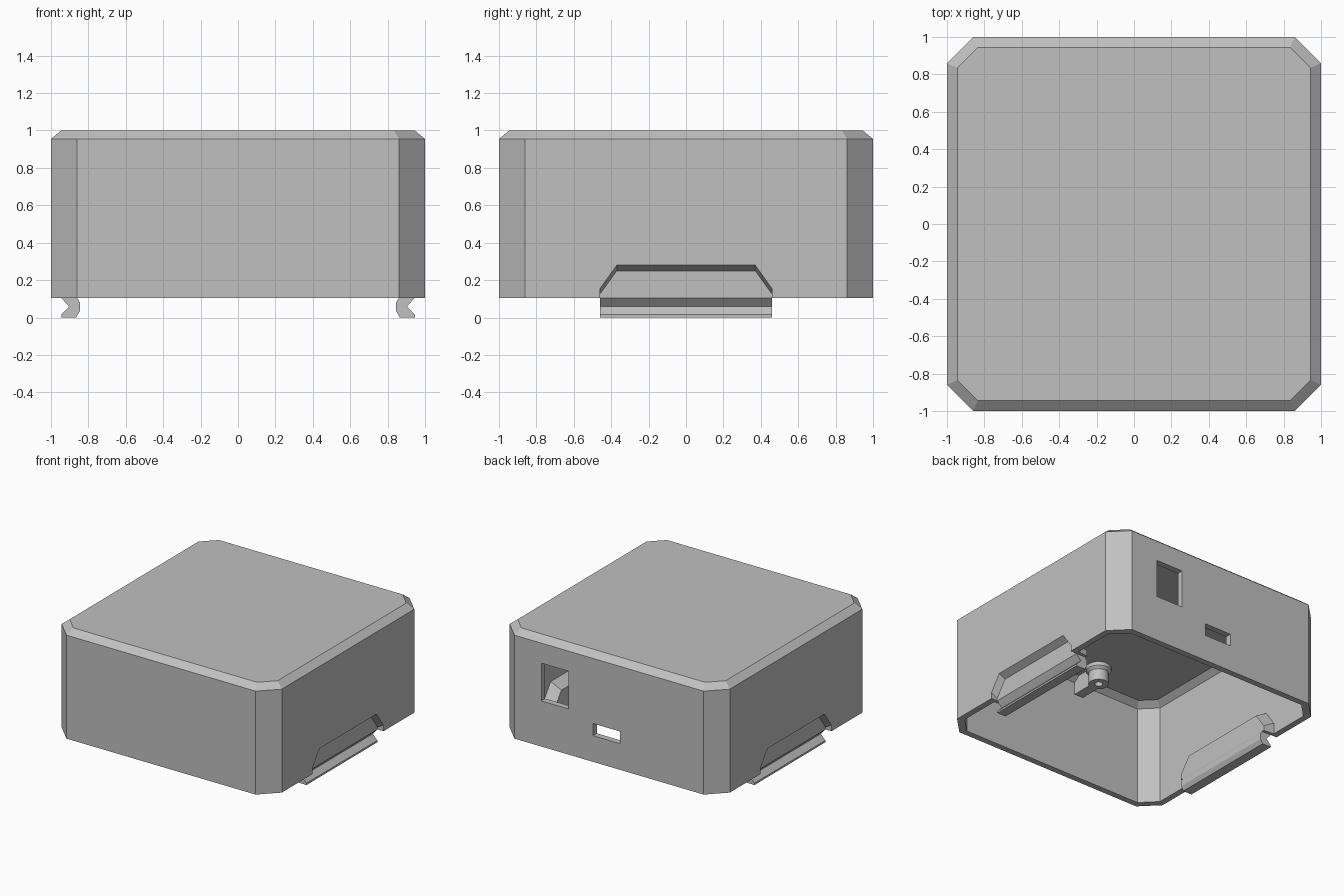
import bpy, bmesh, math

cube = bpy.data.objects.get("Cube")
if cube:
    bpy.data.objects.remove(cube, do_unlink=True)

GREY = (0.53, 0.53, 0.53, 1)
grey = bpy.data.materials.new("light_grey_plastic")
grey.use_nodes = True
grey.diffuse_color = GREY
grey.node_tree.nodes["Principled BSDF"].inputs["Base Color"].default_value = GREY


def loft(name, rings):
    """Solid skinned through rings of equal length, capped at both ends."""
    bm = bmesh.new()
    loops = [[bm.verts.new(p) for p in ring] for ring in rings]
    n = len(loops[0])
    for a, b in zip(loops, loops[1:]):
        for i in range(n):
            j = (i + 1) % n
            bm.faces.new((a[i], a[j], b[j], b[i]))
    bm.faces.new(loops[0])
    bm.faces.new(loops[-1])
    bmesh.ops.recalc_face_normals(bm, faces=bm.faces)
    mesh = bpy.data.meshes.new(name)
    bm.to_mesh(mesh)
    bm.free()
    mesh.materials.append(grey)
    obj = bpy.data.objects.new(name, mesh)
    bpy.context.collection.objects.link(obj)
    return obj


def cut(obj, cutter):
    mod = obj.modifiers.new("cut", 'BOOLEAN')
    mod.operation = 'DIFFERENCE'
    mod.solver = 'EXACT'
    mod.object = cutter
    bpy.context.view_layer.objects.active = obj
    bpy.ops.object.modifier_apply(modifier=mod.name)


def discard(obj):
    bpy.data.objects.remove(obj, do_unlink=True)


def octagon(h, c, z):
    """Square of half size h with corners cut back by c."""
    k = h - c
    return [(h, -k, z), (h, k, z), (k, h, z), (-k, h, z),
            (-h, k, z), (-h, -k, z), (-k, -h, z), (k, -h, z)]


def trapezoid(x, top, grow, bottom):
    """Grip outline in the plane at x."""
    w, t = 0.46 + grow, 0.37 + grow
    return [(x, -w, bottom), (x, w, bottom), (x, w, top - 0.125),
            (x, t, top), (x, -t, top), (x, -w, top - 0.125)]


def box(name, x0, x1, y0, y1, z0, z1):
    return loft(name, [[(x0, y0, z), (x1, y0, z), (x1, y1, z), (x0, y1, z)]
                       for z in (z0, z1)])


def circle(x, y, r, z, n=32):
    return [(x + r * math.cos(i * math.tau / n),
             y + r * math.sin(i * math.tau / n), z) for i in range(n)]


# Hollow housing, open underneath, with a chamfered lid edge
housing = loft("housing", [octagon(1, 0.14, 0.105), octagon(1, 0.14, 0.955),
                           octagon(0.945, 0.11, 1)])
cavity = loft("cavity_cutter", [octagon(0.95, 0.12, 0.02), octagon(0.95, 0.12, 0.91),
                                octagon(0.9, 0.1, 0.95)])
cut(housing, cavity)
discard(cavity)

# Two ports through the back wall
for x0, x1, z0, z1 in ((0.37, 0.615, 0.48, 0.79), (-0.1, 0.145, 0.32, 0.42)):
    port = box("port_cutter", x0, x1, 0.8, 1.1, z0, z1)
    cut(housing, port)
    discard(port)

# Snap clip cross-section: x, z
CLIP = [(0.945, 0.105), (0.903, 0.058), (0.945, 0.015), (0.945, 0),
        (0.865, 0), (0.845, 0.035), (0.845, 0.08), (0.86, 0.105)]

for s, side in ((1, "left"), (-1, "right")):
    # Finger recess, backed by a bulge on the inside of the wall
    recess = loft("recess_cutter", [trapezoid(s * 0.945, 0.25, 0, 0.05),
                                    trapezoid(s * 1, 0.28, 0, 0.05),
                                    trapezoid(s * 1.05, 0.28, 0, 0.05)])
    bulge = loft(side + "_recess_backing", [trapezoid(s * 0.86, 0.27, 0.02, 0.105),
                                            trapezoid(s * 0.95, 0.32, 0.03, 0.105),
                                            trapezoid(s * 0.96, 0.32, 0.03, 0.105)])
    cut(housing, recess)
    cut(bulge, recess)
    discard(recess)
    # Clip strip below the rim
    loft(side + "_clip", [[(s * x, y, z) for x, z in CLIP] for y in (-0.46, 0.46)])

    # Hollow screw post under the lid, ribbed to the front wall
    px, py = s * 0.26, -0.72
    post = loft(side + "_post", [circle(px, py, r, z) for r, z in (
        (0.095, 0.96), (0.095, 0.92), (0.075, 0.9), (0.075, 0.81),
        (0.03, 0.81), (0.03, 0.9))])
    bpy.ops.object.select_all(action='DESELECT')
    post.select_set(True)
    bpy.context.view_layer.objects.active = post
    bpy.ops.object.shade_smooth_by_angle()
    box(side + "_post_rib", px - 0.04, px + 0.04, -0.96, py - 0.05, 0.81, 0.96)
